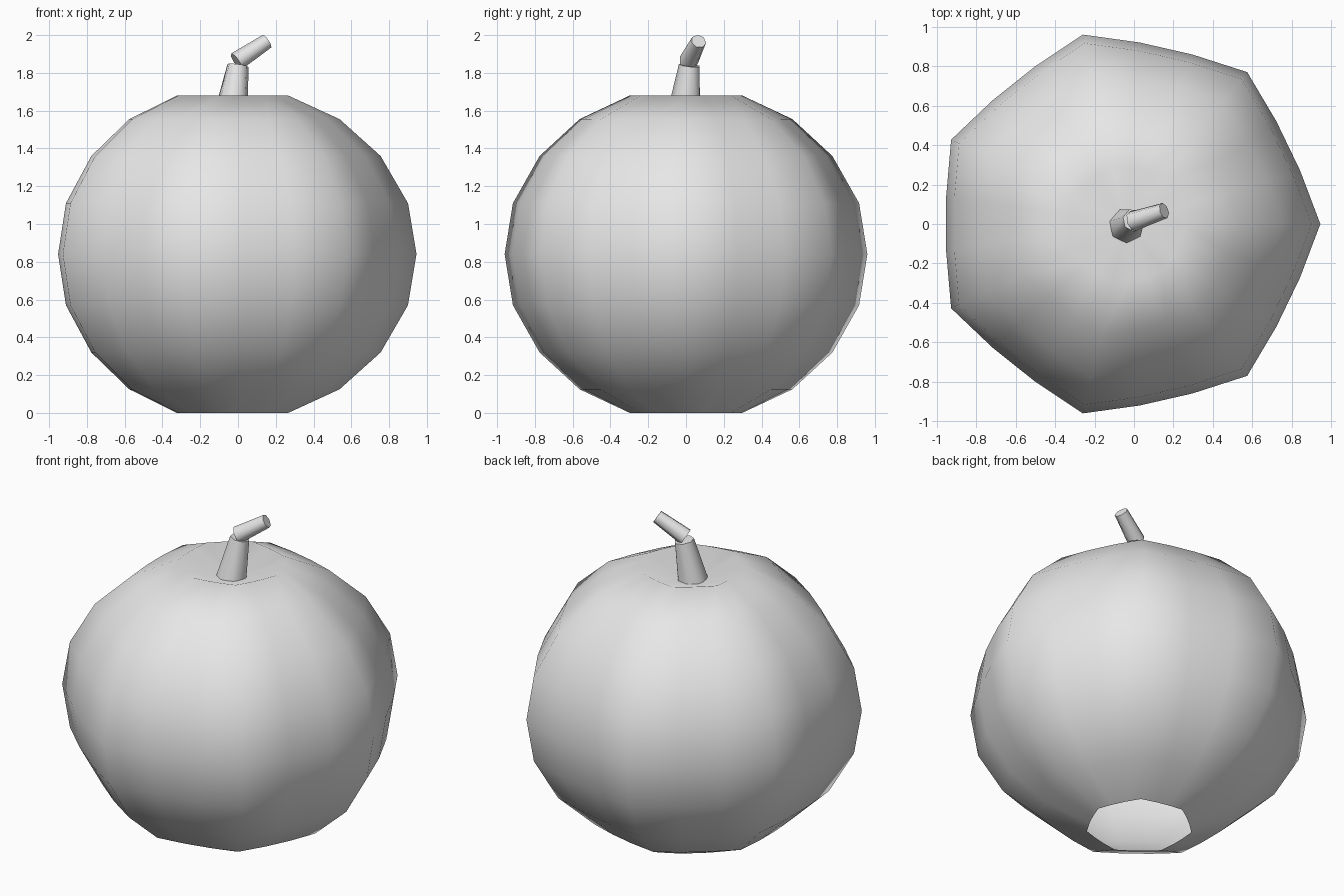
import bpy, bmesh, math
from mathutils import Vector

cube = bpy.data.objects.get("Cube")
if cube:
    bpy.data.objects.remove(cube, do_unlink=True)

GREY = (0.8, 0.8, 0.8, 1.0)
mat = bpy.data.materials.new("light grey")
mat.use_nodes = True
mat.diffuse_color = GREY
mat.node_tree.nodes["Principled BSDF"].inputs["Base Color"].default_value = GREY


def make_object(name, bm):
    """Turn a bmesh into a named, smooth shaded object."""
    mesh = bpy.data.meshes.new(name)
    bm.to_mesh(mesh)
    bm.free()
    mesh.materials.append(mat)
    obj = bpy.data.objects.new(name, mesh)
    bpy.context.collection.objects.link(obj)
    bpy.ops.object.select_all(action="DESELECT")
    obj.select_set(True)
    bpy.context.view_layer.objects.active = obj
    bpy.ops.object.shade_smooth_by_angle(angle=math.radians(60))
    return obj


# Body: ribbed round fruit with seven ridges, open underneath
RIDGES, STEPS = 7, 3
SIDES = RIDGES * STEPS
CENTRE_X, MID_Z = -0.04, 0.84
half = [(0.94, 0.27), (0.795, 0.52), (0.578, 0.715), (0.306, 0.84)]
profile = [(r, MID_Z - h) for r, h in reversed(half)]
profile += [(0.985, MID_Z)] + [(r, MID_Z + h) for r, h in half]

bm = bmesh.new()
rings = []
for radius, z in profile:
    ring = []
    for i in range(SIDES):
        a = math.tau * i / SIDES
        r = radius if i % STEPS == 0 else radius * 0.937
        ring.append(bm.verts.new((CENTRE_X + r * math.cos(a), r * math.sin(a), z)))
    rings.append(ring)
for low, high in zip(rings, rings[1:]):
    for i in range(SIDES):
        j = (i + 1) % SIDES
        bm.faces.new((low[i], low[j], high[j], high[i]))

# Dimple under the stem
dimple = bm.verts.new((CENTRE_X, 0, 1.57))
for i in range(SIDES):
    bm.faces.new((rings[-1][i], rings[-1][(i + 1) % SIDES], dimple))
make_object("fruit_body", bm)


# Stem: two tapered pieces meeting at a sharp bend
def stem_piece(name, start, end, r1, r2):
    start, end = Vector(start), Vector(end)
    axis = end - start
    bm = bmesh.new()
    bmesh.ops.create_cone(bm, cap_ends=True, segments=7, radius1=r1,
                          radius2=r2, depth=axis.length)
    turn = axis.to_track_quat("Z", "Y").to_matrix()
    bmesh.ops.rotate(bm, verts=bm.verts, cent=(0, 0, 0), matrix=turn)
    bmesh.ops.translate(bm, verts=bm.verts, vec=(start + end) / 2)
    make_object(name, bm)


stem_piece("lower_stem", (-0.043, -0.013, 1.55), (0, 0.02, 1.84), 0.095, 0.058)
stem_piece("upper_stem", (-0.008, 0.013, 1.86), (0.153, 0.067, 1.967), 0.052, 0.041)
